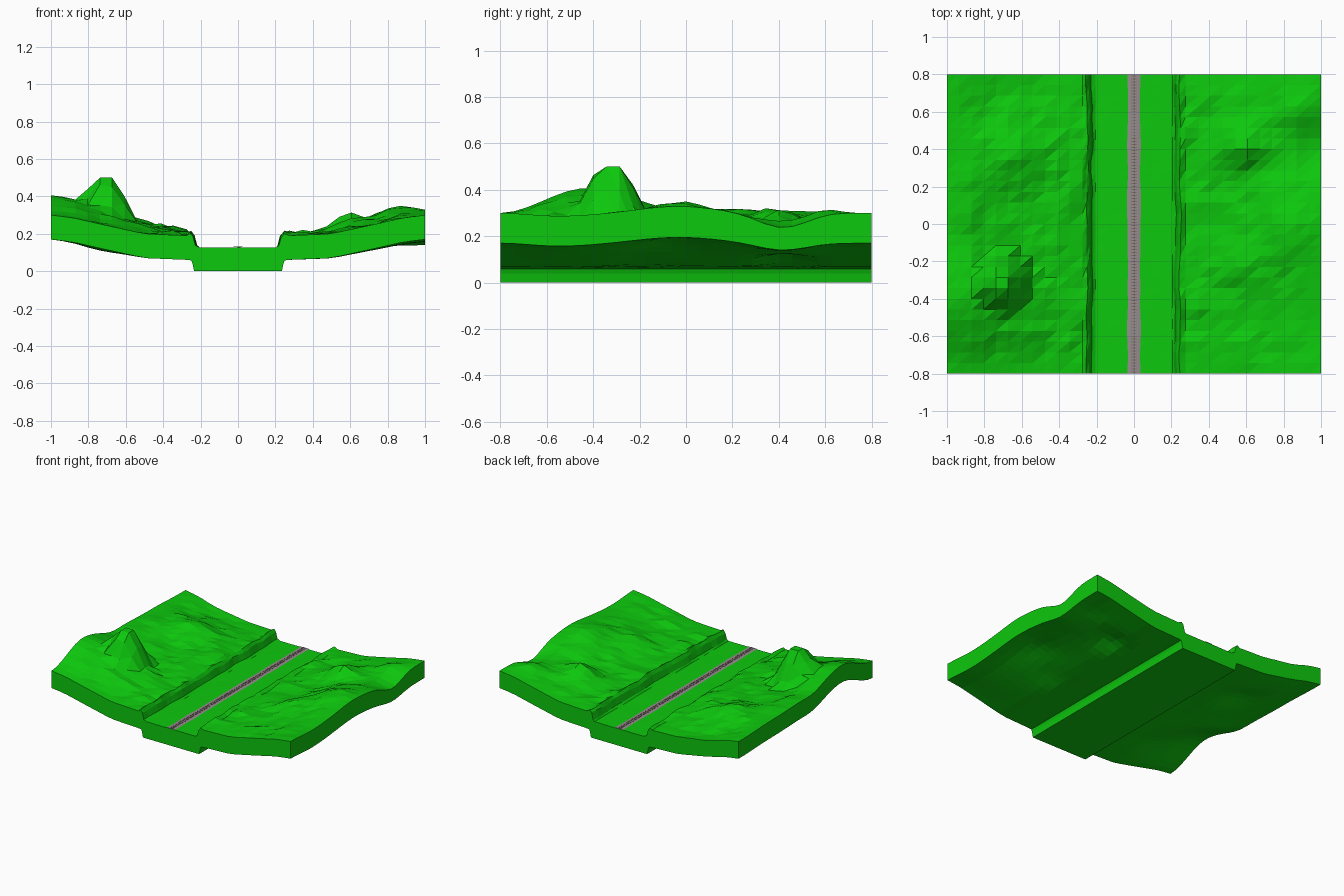
import bpy, bmesh, math
from mathutils import Vector, noise

if "Cube" in bpy.data.objects:
    bpy.data.objects.remove(bpy.data.objects["Cube"])


def material(name, color):
    m = bpy.data.materials.new(name)
    m.diffuse_color = (*color, 1)
    m.use_nodes = True
    m.node_tree.nodes["Principled BSDF"].inputs["Base Color"].default_value = m.diffuse_color
    return m


def interp(knots, v, smooth=True):
    # blend between (position, height) knots
    if v <= knots[0][0]:
        return knots[0][1]
    for (a, za), (b, zb) in zip(knots, knots[1:]):
        if v <= b:
            t = (v - a) / (b - a)
            return za + (zb - za) * (t * t * (3 - 2 * t) if smooth else t)
    return knots[-1][1]


LEFT_EDGE = [(-.8, .30), (-.43, .407), (0, .32), (.4, .31), (.8, .30)]
RIGHT_EDGE = [(-.8, .30), (-.55, .287), (-.02, .322), (.42, .297), (.8, .30)]
RISE = [(0, 0), (.33, .09), (.67, .6), (.85, .88), (1, 1)]
# x, y, radius x, radius y, height
HILLS = [(-.62, .38, .16, .13, .08), (-.5, -.42, .12, .12, .03), (-.8, -.12, .2, .1, -.02),
         (.58, .42, .11, .11, .078), (.58, -.2, .13, .13, .035), (.8, -.06, .14, .16, .055),
         (.85, .6, .12, .1, .02), (-.4, .1, .12, .3, .045), (1, .42, .15, .15, -.06),
         (-.75, .68, .15, .15, -.03)]


def hills(x, y):
    return sum(h * math.exp(-((x - hx) / rx) ** 2 - ((y - hy) / ry) ** 2)
               for hx, hy, rx, ry, h in HILLS)


def base(x, y):
    # smooth valley side shared by the top and the underside
    edge = interp(LEFT_EDGE if x < 0 else RIGHT_EDGE, y)
    t = max(0, (abs(x) - .25) / .75)
    return .19 + (edge - .19) * interp(RISE, t, False) + .45 * hills(x, y)


def top_height(x, y):
    z = base(x, y) + .55 * hills(x, y)
    fade = max(0, min(1, (1 - abs(x)) * 6, (.8 - abs(y)) * 6))
    z += fade * (.009 + .022 * noise.noise(Vector((x * 6, y * 6, 3.1)))
                 + .016 * noise.noise(Vector((x * 13, y * 13, 7.7))))
    # steep flat-topped crag
    d = math.hypot(x + .715, y + .325)
    if d < .18:
        z = max(z, .50 - max(0, d - .06) * 2)
    return z


def terrain():
    half = [(1 - .0655 * i, 'hill') for i in range(11)]
    half += [(.275, 'hill'), (.25, 'lip'), (.235, 'bank'), (.222, 'foot'), (.205, 'floor')]
    under = {'lip': .25, 'bank': .243, 'foot': .235}
    cols = [(-x, k) for x, k in half] + [(x, 'floor') for x in (-.14, -.07, 0, .07, .14)]
    cols += [(x, k) for x, k in reversed(half)]
    ys = [-.8 + 1.6 * i / 28 for i in range(29)]
    bm = bmesh.new()
    top, bottom = [], []
    for y in ys:
        rt, rb = [], []
        for x, k in cols:
            s = 1 if x > 0 else -1
            shift, low = 0, 0
            if k in under:
                shift = -.003 + .014 * noise.noise(Vector((s * 5.3, y * 7, .4)))
            if k == 'hill':
                z, low = top_height(x, y), base(x, y) - .13
            elif k == 'lip':
                z, low = .208 + .018 * noise.noise(Vector((s * 2.3, y * 9, .2))), .058
            elif k == 'bank':
                z, low = .185 + .018 * noise.noise(Vector((s * 3.3, y * 9, .7))), .04
            elif k == 'foot':
                z = .138
            else:
                z = .127 + .002 * noise.noise(Vector((x * 9, y * 6, 1)))
            rt.append(bm.verts.new((x + shift, y, z)))
            rb.append(bm.verts.new((s * under.get(k, abs(x)), y, max(0, low))))
        top.append(rt)
        bottom.append(rb)
    n, m = len(cols), len(ys)
    for j in range(m - 1):
        for i in range(n - 1):
            bm.faces.new((top[j][i], top[j][i+1], top[j+1][i+1]))
            bm.faces.new((top[j][i], top[j+1][i+1], top[j+1][i]))
            bm.faces.new((bottom[j][i], bottom[j+1][i], bottom[j+1][i+1], bottom[j][i+1]))
    # close the slab around its rim
    rim = [(0, i) for i in range(n)] + [(j, n - 1) for j in range(1, m)]
    rim += [(m - 1, i) for i in range(n - 2, -1, -1)] + [(j, 0) for j in range(m - 2, 0, -1)]
    for (a, b), (c, d) in zip(rim, rim[1:] + rim[:1]):
        bm.faces.new((top[a][b], bottom[a][b], bottom[c][d], top[c][d]))
    return finish(bm, "valley_terrain", material("grass", (.004, .58, .004)))


def finish(bm, name, mat):
    bmesh.ops.recalc_face_normals(bm, faces=bm.faces)
    me = bpy.data.meshes.new(name)
    bm.to_mesh(me)
    bm.free()
    ob = bpy.data.objects.new(name, me)
    me.materials.append(mat)
    bpy.context.collection.objects.link(ob)
    return ob


def box(bm, center, size):
    r = bmesh.ops.create_cube(bm, size=1)
    for v in r['verts']:
        v.co = Vector(c + p * s for c, p, s in zip(center, v.co, size))


terrain()

# gravel bed with slightly ragged edges
bm = bmesh.new()
rows = []
for i in range(41):
    y = -.8 + .04 * i
    w = .034 + .006 * noise.noise(Vector((2.3, y * 7, .3)))
    rows.append([bm.verts.new((x, y, z)) for x, z in
                 ((-w, .129), (-.022, .131), (.022, .131), (w, .129))])
for a, b in zip(rows, rows[1:]):
    for i in range(3):
        bm.faces.new((a[i], a[i+1], b[i+1], b[i]))
for r in (rows[0], rows[-1]):
    bm.faces.new(r)
finish(bm, "gravel_bed", material("gravel", (.30, .27, .27)))

# cross ties
bm = bmesh.new()
for i in range(100):
    box(bm, (0, -.792 + .016 * i, .1312), (.026, .005, .0016))
finish(bm, "cross_ties", material("wood", (.2, .1, .07)))

# pair of rails
bm = bmesh.new()
for s in (-1, 1):
    box(bm, (s * .009, 0, .1322), (.0015, 1.6, .0016))
finish(bm, "rails", material("steel", (.3, .28, .28)))
